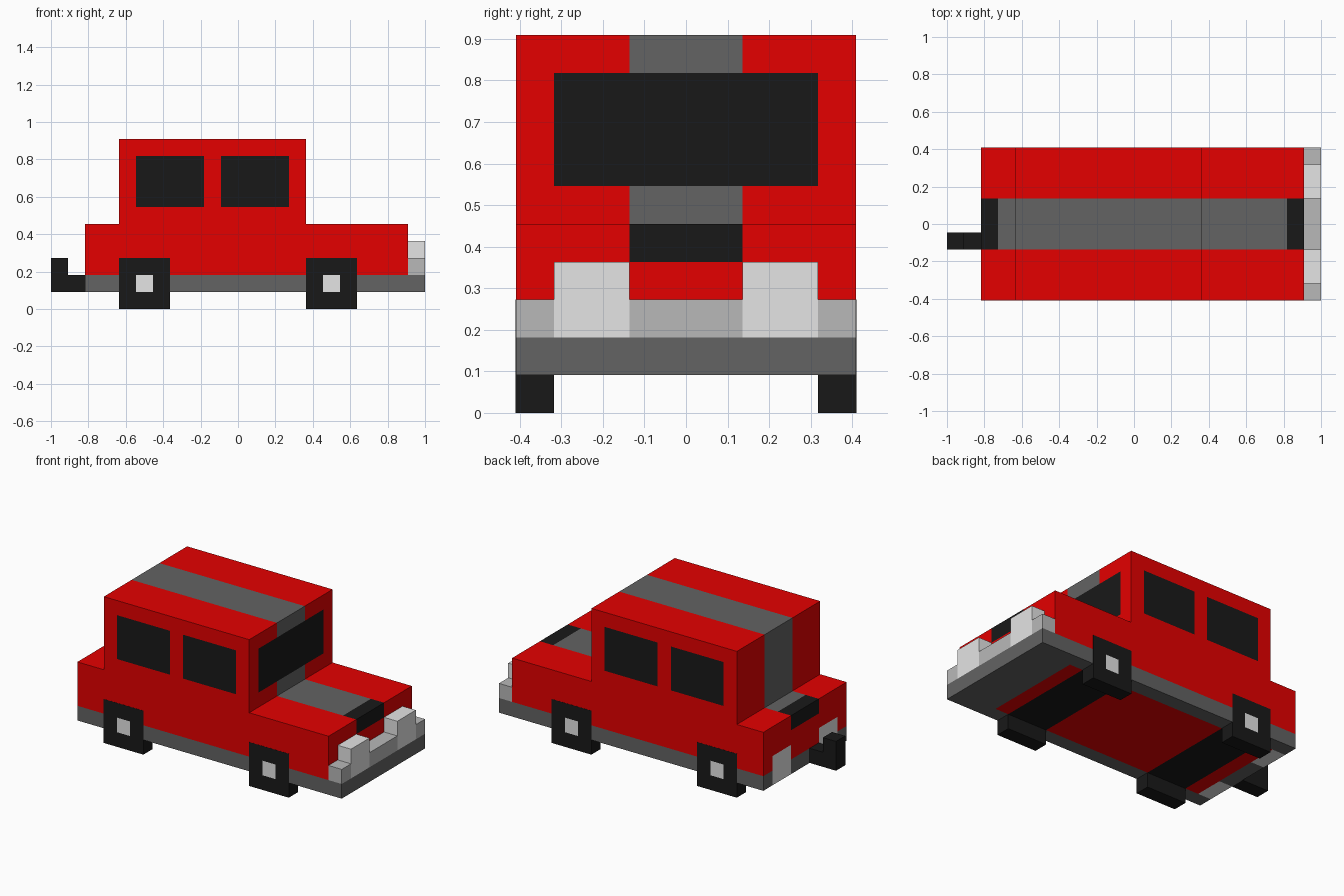
import bpy
import bmesh
from mathutils import Vector

if "Cube" in bpy.data.objects:
    bpy.data.objects.remove(bpy.data.objects["Cube"])

U = 1 / 11  # one block of the design grid


def material(name, rgb):
    m = bpy.data.materials.new(name)
    m.diffuse_color = (*rgb, 1)
    m.use_nodes = True
    m.node_tree.nodes["Principled BSDF"].inputs["Base Color"].default_value = m.diffuse_color
    return m


RED, GREY, DARK, MID, LIGHT = range(5)
MATERIALS = [
    material("red paint", (0.78, 0.0, 0.0)),
    material("dark grey", (0.125, 0.125, 0.125)),
    material("near black", (0.0095, 0.0095, 0.0095)),
    material("mid grey", (0.483, 0.483, 0.483)),
    material("light grey", (0.78, 0.78, 0.78)),
]


def block(name, lo, hi, paint, cuts=((), (), ())):
    """Box in grid units, sliced at cuts; paint(centre, normal) gives a
    colour for each face, or None to leave out a hidden face."""
    bm = bmesh.new()
    bmesh.ops.create_cube(bm, size=1)
    lo, hi = Vector(lo), Vector(hi)
    for v in bm.verts:
        v.co = Vector([(lo[i] + hi[i]) / 2 + v.co[i] * (hi[i] - lo[i]) for i in range(3)])
    for axis in range(3):
        normal = [0, 0, 0]
        normal[axis] = 1
        for c in cuts[axis]:
            point = [0, 0, 0]
            point[axis] = c
            bmesh.ops.bisect_plane(bm, geom=bm.verts[:] + bm.edges[:] + bm.faces[:],
                                   plane_co=point, plane_no=normal)
    bm.normal_update()
    hidden = []
    for f in bm.faces:
        colour = paint(f.calc_center_median(), f.normal)
        if colour is None:
            hidden.append(f)
        else:
            f.material_index = colour
    bmesh.ops.delete(bm, geom=hidden, context='FACES')
    bmesh.ops.scale(bm, vec=(U, U, U), verts=bm.verts)
    mesh = bpy.data.meshes.new(name)
    bm.to_mesh(mesh)
    bm.free()
    for m in MATERIALS:
        mesh.materials.append(m)
    obj = bpy.data.objects.new(name, mesh)
    bpy.context.collection.objects.link(obj)
    return obj


def in_light(y):
    return 1.5 < abs(y) < 3.5


# Chassis: grey frame, red floor, dark axle bands, lower half of tail lights
def paint_chassis(c, n):
    if n.z > 0.5:
        return None
    if c.x < -8 and in_light(c.y) and (n.x < -0.5 or n.z < -0.5):
        return LIGHT
    if n.z < -0.5 and abs(c.y) < 3.5 and abs(c.x) < 8:
        return DARK if 4 < abs(c.x) < 7 else RED
    return GREY


LIGHT_CUTS = (-3.5, -1.5, 1.5, 3.5)
block("chassis", (-9, -4.5, 1), (11, 4.5, 2), paint_chassis,
      ((-8, -7, -4, 4, 7, 8), LIGHT_CUTS, ()))


# Lower body: centre stripe, dark end grilles, upper half of tail lights
def paint_body(c, n):
    if n.z < -0.5 or (n.z > 0.5 and -7 < c.x < 4):
        return None
    if n.x < -0.5 and in_light(c.y) and c.z < 3:
        return LIGHT
    if abs(c.y) < 1.5:
        if n.z > 0.5:
            return GREY if -8 < c.x < 9 else DARK
        if abs(n.x) > 0.5 and c.z > 4:
            return DARK
    return RED


block("lower_body", (-9, -4.5, 2), (10, 4.5, 5), paint_body,
      ((-8, -7, 4, 9), LIGHT_CUTS, (3, 4)))


# Cabin: stripe over roof and ends, side windows, windscreen
def paint_cabin(c, n):
    if n.z < -0.5:
        return None
    if 6 < c.z < 9:
        if abs(n.y) > 0.5 and (-6 < c.x < -2 or -1 < c.x < 3):
            return DARK
        if n.x > 0.5 and abs(c.y) < 3.5:
            return DARK
    return GREY if abs(c.y) < 1.5 and abs(n.y) < 0.5 else RED


block("cabin", (-7, -4.5, 5), (4, 4.5, 10), paint_cabin,
      ((-6, -2, -1, 3), LIGHT_CUTS, (6, 9)))

# Front bumper, left open where the headlights sit
block("bumper", (10, -4.5, 2), (11, 4.5, 3),
      lambda c, n: None if in_light(c.y) or n.z < -0.5 or n.x < -0.5 else MID,
      ((), LIGHT_CUTS, ()))


# Wheels: square tyres with a square hub on the outer face
def paint_wheel(c, n):
    outer = n.y * c.y > 0
    centre = abs(abs(c.x) - 5.5) < 0.5 and 1 < c.z < 2
    return LIGHT if outer and centre else DARK


for side, label in ((-1, "near"), (1, "far")):
    y0, y1 = sorted((side * 3.5, side * 4.51))
    for x, end in ((-7, "rear"), (4, "front")):
        block(f"{end}_{label}_wheel", (x, y0, 0), (x + 3, y1, 3),
              paint_wheel, ((x + 1, x + 2), (), (1, 2)))
    # Headlights
    y0, y1 = sorted((side * 1.5, side * 3.5))
    block(f"{label}_headlight", (10, y0, 2), (11, y1, 4),
          lambda c, n: None if n.z < -0.5 or n.x < -0.5 else LIGHT)

# Exhaust pipe with upturned end
block("exhaust_pipe", (-11, -1.5, 1), (-9, -0.5, 2),
      lambda c, n: None if n.x > 0.5 or (n.z > 0.5 and c.x < -10) else DARK,
      ((-10,), (), ()))
block("exhaust_tip", (-11, -1.5, 2), (-10, -0.5, 3),
      lambda c, n: None if n.z < -0.5 else DARK)
